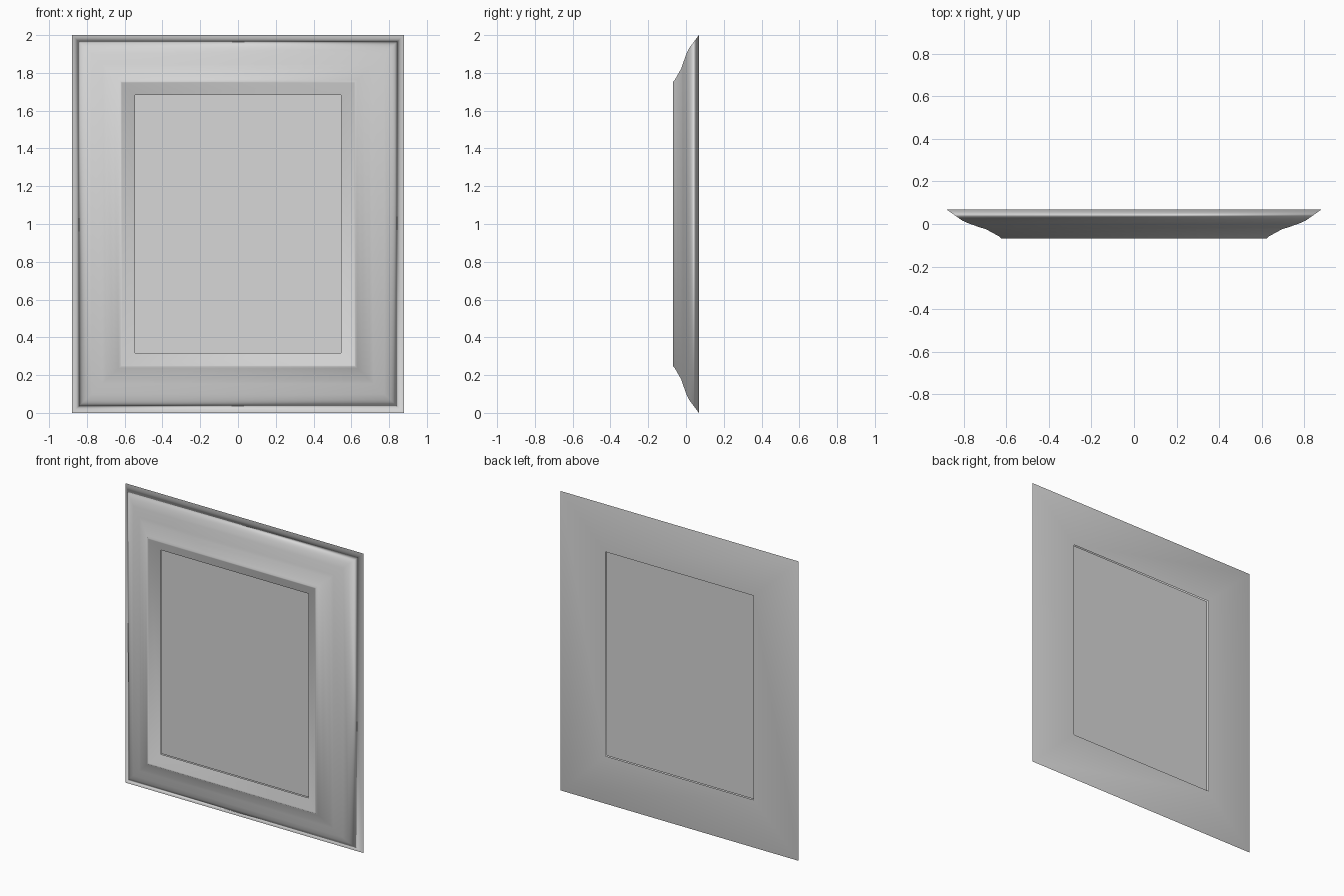
import bpy

cube = bpy.data.objects.get("Cube")
if cube:
    bpy.data.objects.remove(cube, do_unlink=True)

HALF_W, HALF_H = 0.88, 1.0
SIDE_RATIO = 1.05  # side rails are slightly wider than top and bottom rails
OPENING = 0.318

grey = bpy.data.materials.new("plain_grey")
grey.use_nodes = True
grey.diffuse_color = (0.68, 0.68, 0.68, 1)
grey.node_tree.nodes["Principled BSDF"].inputs["Base Color"].default_value = (0.68, 0.68, 0.68, 1)


def ring(inset, y):
    """Four corners of a rectangle set in from the outer edge."""
    w, h = HALF_W - inset * SIDE_RATIO, HALF_H - inset
    return [(sx * w, y, HALF_H + sz * h)
            for sx, sz in ((-1, -1), (1, -1), (1, 1), (-1, 1))]


def add_rings(name, profile, capped=False):
    """Skin a chain of (inset, depth) rectangles, listed from back to front."""
    verts = [v for inset, y in profile for v in ring(inset, y)]
    faces = []
    for r in range(len(profile) - 1):
        for i in range(4):
            a, b = r * 4 + i, r * 4 + (i + 1) % 4
            faces.append((a, a + 4, b + 4, b))
    if capped:
        last = len(verts) - 4
        faces += [(0, 1, 2, 3), tuple(last + i for i in (3, 2, 1, 0))]
    mesh = bpy.data.meshes.new(name)
    mesh.from_pydata(verts, [], faces)
    mesh.flip_normals()
    mesh.materials.append(grey)
    obj = bpy.data.objects.new(name, mesh)
    bpy.context.collection.objects.link(obj)
    return obj


# Frame: moulding from the back opening, round the outside, to the front lip
frame = add_rings("frame_moulding", [
    (OPENING, 0.068), (0, 0.068), (0.07, 0.016), (0.10, 0.002),
    (0.155, -0.018), (0.175, -0.024), (0.21, -0.044), (0.236, -0.059),
    (0.245, -0.068), (0.252, -0.066), (OPENING, -0.035)])
if frame.data.polygons[0].normal.y < 0:
    frame.data.flip_normals()
frame.data.shade_smooth()
weighted = frame.modifiers.new("soft_normals", 'WEIGHTED_NORMAL')
weighted.mode = 'FACE_AREA'

# Picture panel: flat board filling the opening, just behind the lip
add_rings("picture_panel", [(OPENING, 0.058), (OPENING, -0.026)], capped=True)
